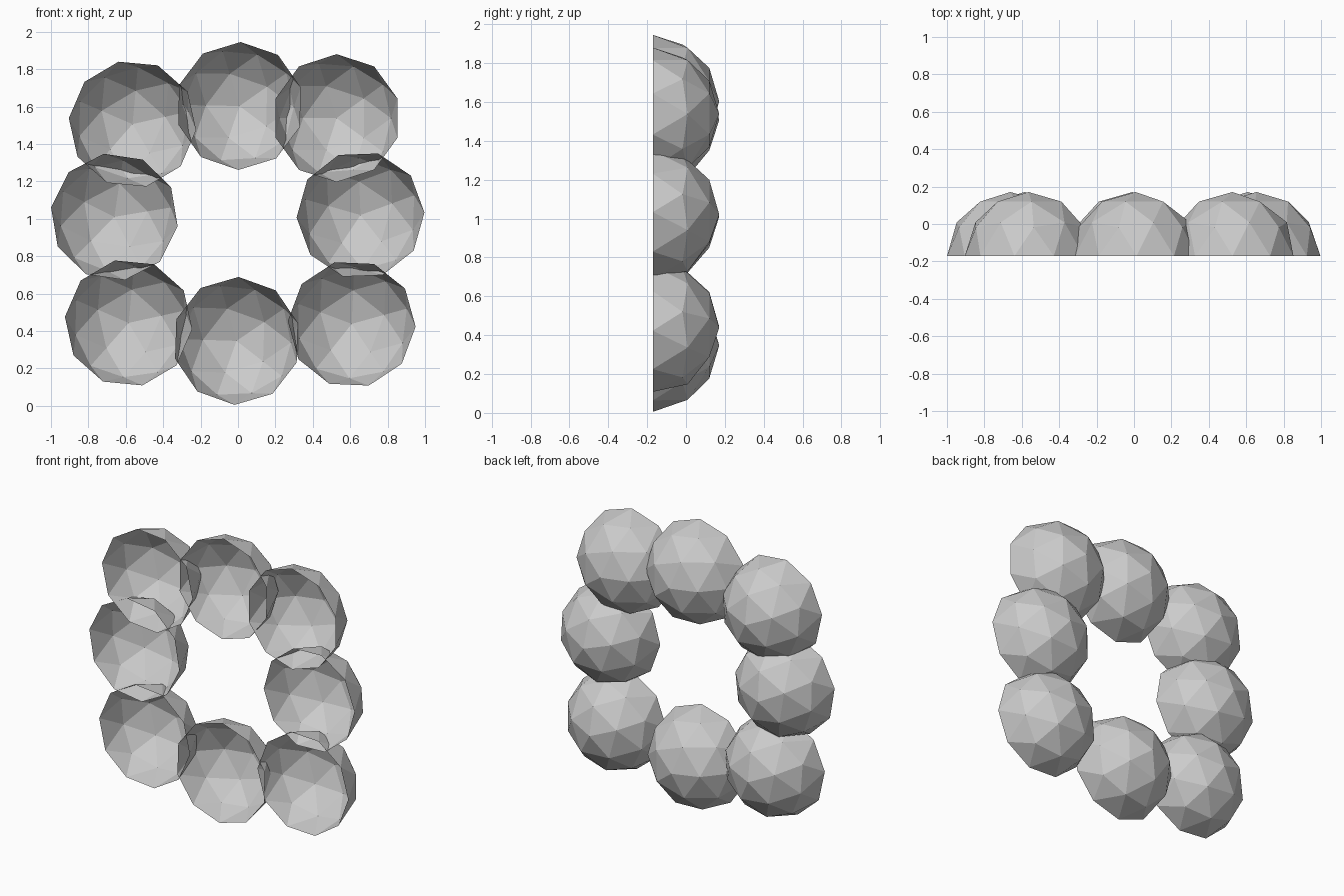
import bpy, bmesh
from math import radians

if "Cube" in bpy.data.objects:
    bpy.data.objects.remove(bpy.data.objects["Cube"])

R = 0.342

# Open faceted half-sphere shell: pole along +z, decagonal rim at z = 0
bm = bmesh.new()
bmesh.ops.create_icosphere(bm, subdivisions=2, radius=R)
lower = [v for v in bm.verts if v.co.z < -0.01]
bmesh.ops.delete(bm, geom=lower, context='VERTS')
shell = bpy.data.meshes.new("dome_shell")
bm.to_mesh(shell)
bm.free()

# Ring of domes: name, x, z, roll in the front view (degrees)
domes = [
    ("dome_top", 0.008, 1.603, 35),
    ("dome_top_right", 0.527, 1.538, 36),
    ("dome_right", 0.655, 1.02, 20.2),
    ("dome_bottom_right", 0.608, 0.438, 15.5),
    ("dome_bottom", -0.008, 0.347, 34.2),
    ("dome_bottom_left", -0.585, 0.443, 12.5),
    ("dome_left", -0.661, 1.01, 9.5),
    ("dome_top_left", -0.564, 1.506, 12.7),
]

# Each dome bulges to the back (+y) and is open at the front
for name, x, z, roll in domes:
    ob = bpy.data.objects.new(name, shell)
    ob.location = (x, -R / 2, z)
    ob.rotation_euler = (radians(-90), radians(-roll), 0)
    bpy.context.collection.objects.link(ob)
